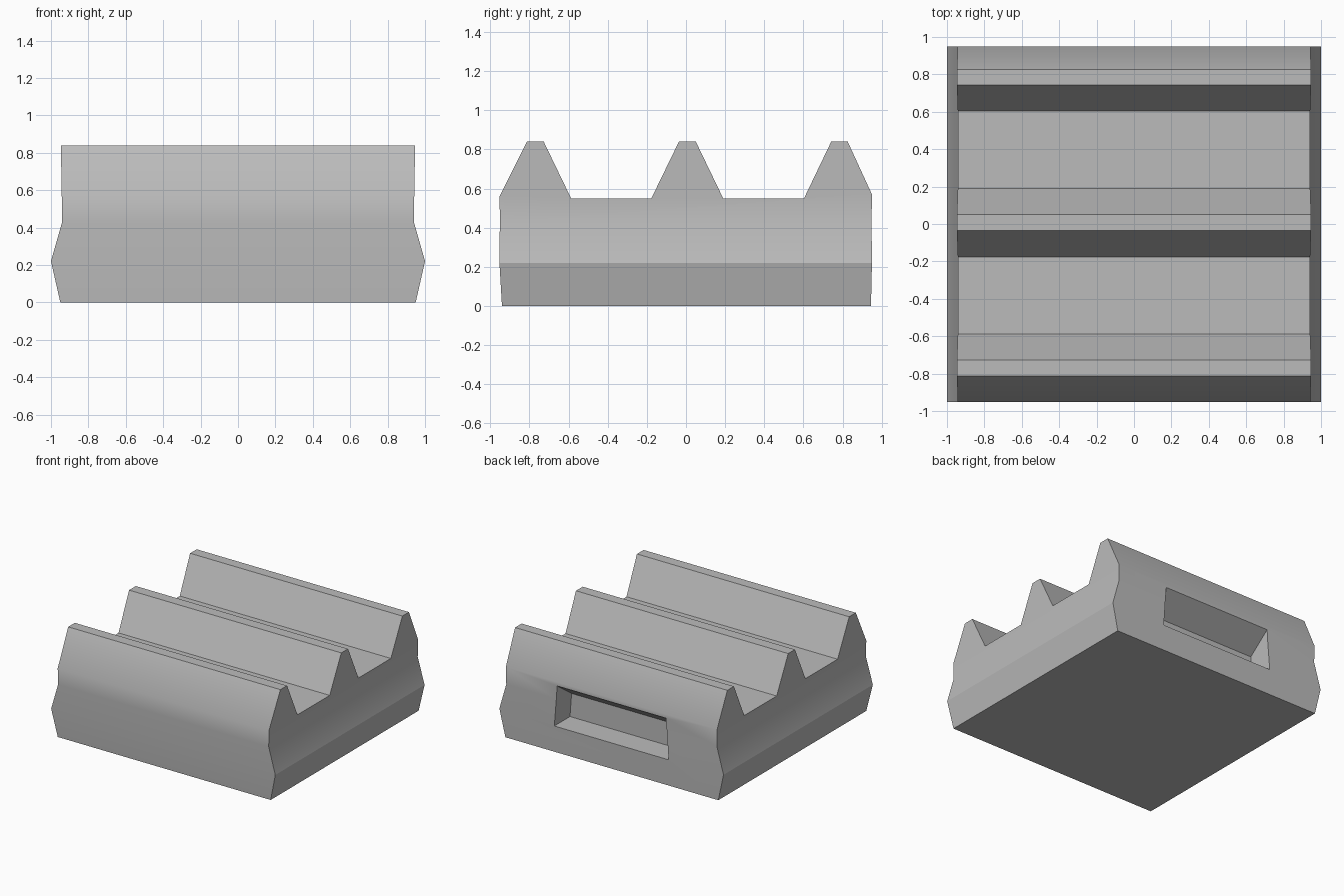
import bpy
import bmesh
from math import radians

cube = bpy.data.objects.get("Cube")
if cube:
    bpy.data.objects.remove(cube, do_unlink=True)

grey = bpy.data.materials.new("plain grey")
grey.use_nodes = True
grey.diffuse_color = (0.5, 0.5, 0.5, 1)
grey.node_tree.nodes["Principled BSDF"].inputs["Base Color"].default_value = (0.5, 0.5, 0.5, 1)


def half_width(z):
    """Half width of the waisted block at height z."""
    steps = [(0, 0.95), (0.22, 1.0), (0.43, 0.94), (0.84, 0.947)]
    for (z0, w0), (z1, w1) in zip(steps, steps[1:]):
        if z <= z1:
            return w0 + (w1 - w0) * (z - z0) / (z1 - z0)
    return steps[-1][1]


def build(name, profile, width, caps):
    """Stretch a (y, z) outline across x and close each end with the cap faces."""
    bm = bmesh.new()
    sides = [[bm.verts.new((s * width(z), y, z)) for y, z in profile] for s in (-1, 1)]
    count = len(profile)
    for i in range(count):
        j = (i + 1) % count
        bm.faces.new((sides[0][i], sides[0][j], sides[1][j], sides[1][i]))
    for side in sides:
        for cap in caps:
            bm.faces.new([side[i] for i in cap])
    bmesh.ops.recalc_face_normals(bm, faces=bm.faces)
    mesh = bpy.data.meshes.new(name)
    bm.to_mesh(mesh)
    bm.free()
    mesh.materials.append(grey)
    obj = bpy.data.objects.new(name, mesh)
    bpy.context.collection.objects.link(obj)
    return obj


# Ridged block: front edge upwards, over three ridges, down the back edge
FLOOR, TOP = 0.55, 0.84
front = [(-0.94, 0), (-0.953, 0.22), (-0.951, 0.43)]
ridges = [(-0.952, 0.56), (-0.812, TOP), (-0.727, TOP), (-0.587, FLOOR),
          (-0.177, FLOOR), (-0.036, TOP), (0.05, TOP), (0.19, FLOOR),
          (0.603, FLOOR), (0.742, TOP), (0.826, TOP), (0.95, 0.57)]
back = [(0.948, 0.43), (0.95, 0.22), (0.945, 0)]
caps = [(0, 1, 13, 14), (1, 2, 12, 13), (2, 3, 6, 7, 10, 11, 14 - 2),
        (3, 4, 5, 6), (7, 8, 9, 10)]
caps[2] = (2, 3, 6, 7, 10, 11, 14, 15)
caps = [(0, 1, 16, 17), (1, 2, 15, 16), caps[2], (3, 4, 5, 6), (7, 8, 9, 10), (11, 12, 13, 14)]
block = build("ridged_block", front + ridges + back, half_width, caps)

# Slot in the back with a sloping ceiling
slot = [(1.05, 0.21), (0.75, 0.21), (0.75, 0.40), (0.95, 0.54), (1.05, 0.61)]
cutter = build("slot_cutter", slot, lambda z: 0.51 - 0.075 * (z - 0.21), [range(5)])
cutter.hide_render = True

bpy.ops.object.select_all(action="DESELECT")
block.select_set(True)
bpy.context.view_layer.objects.active = block
cut = block.modifiers.new("back_slot", "BOOLEAN")
cut.operation = "DIFFERENCE"
cut.solver = "EXACT"
cut.object = cutter
bpy.ops.object.modifier_apply(modifier=cut.name)
bpy.data.objects.remove(cutter, do_unlink=True)

bpy.ops.object.shade_smooth_by_angle(angle=radians(28))
